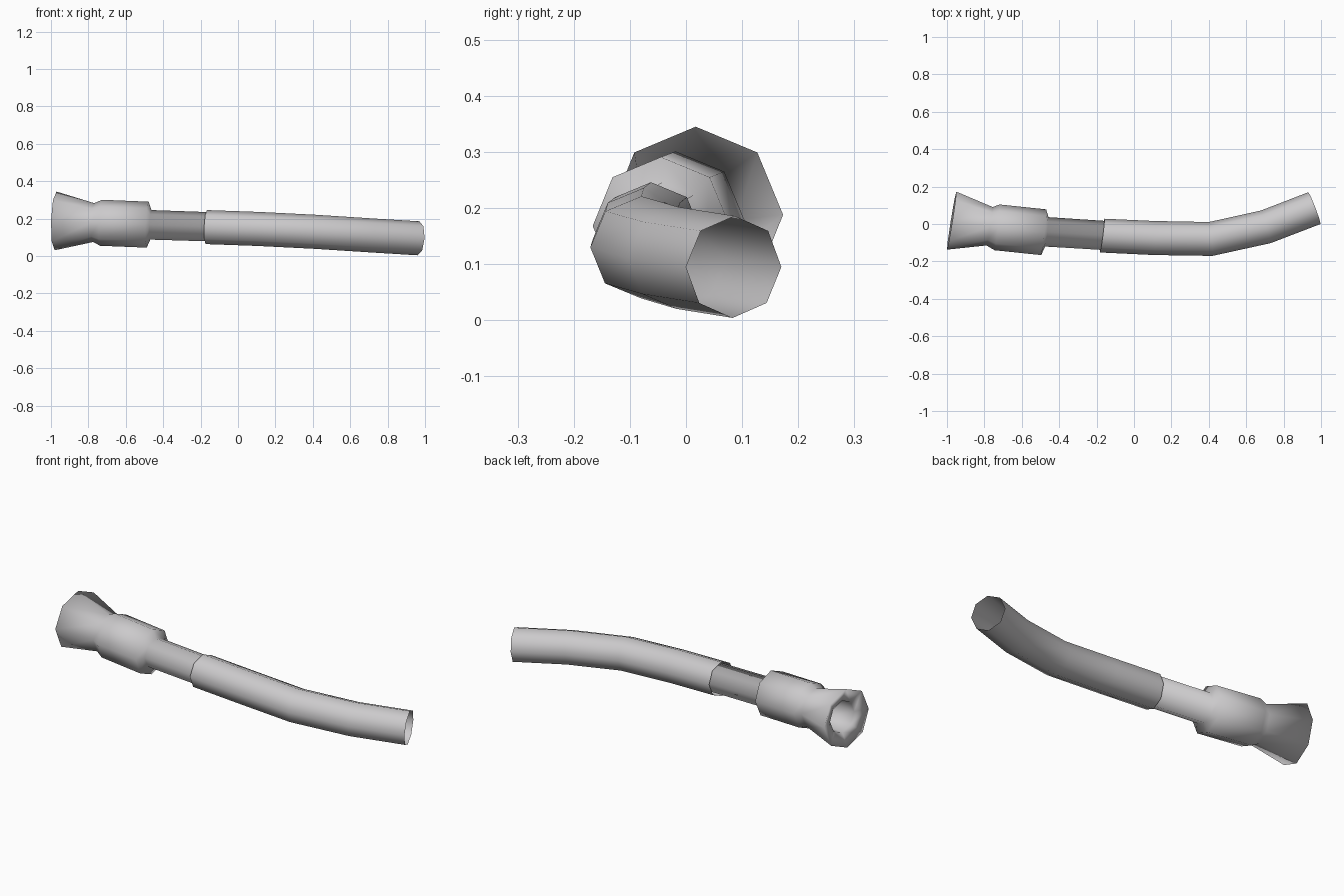
import bpy
import bmesh
import math
from mathutils import Vector

if "Cube" in bpy.data.objects:
    bpy.data.objects.remove(bpy.data.objects["Cube"], do_unlink=True)

SIDES = 8

# One light grey for every part
grey = bpy.data.materials.new("light_grey")
grey.use_nodes = True
COLOUR = (0.6, 0.59, 0.6, 1)
grey.diffuse_color = COLOUR
bsdf = grey.node_tree.nodes["Principled BSDF"]
bsdf.inputs["Base Color"].default_value = COLOUR
bsdf.inputs["Roughness"].default_value = 0.7


def tube(name, rings, cap_end=False):
    """Skin octagonal rings given as (centre, axis, radius); a corner points up."""
    bm = bmesh.new()
    loops = []
    for centre, axis, radius in rings:
        axis = Vector(axis).normalized()
        side = Vector((0, 0, 1)).cross(axis).normalized()
        up = axis.cross(side)
        loops.append([
            bm.verts.new(Vector(centre) + radius * (math.cos(a) * up + math.sin(a) * side))
            for a in (2 * math.pi * i / SIDES for i in range(SIDES))])
    for a, b in zip(loops, loops[1:]):
        for i in range(SIDES):
            j = (i + 1) % SIDES
            bm.faces.new((a[i], a[j], b[j], b[i]))
    if cap_end:
        bm.faces.new(loops[-1])
    for f in bm.faces:
        f.smooth = True
    mesh = bpy.data.meshes.new(name)
    bm.to_mesh(mesh)
    bm.free()
    mesh.materials.append(grey)
    obj = bpy.data.objects.new(name, mesh)
    bpy.context.collection.objects.link(obj)
    return obj


# Nozzle: recessed bore, flared mouth, waist, collar, step and narrow neck
bell_axis = (1, -0.16, -0.03)
body_axis = (1, -0.11, -0.04)
tube("nozzle", [
    ((-0.80, -0.010, 0.182), bell_axis, 0.080),
    ((-0.945, 0.013, 0.187), bell_axis, 0.085),
    ((-0.975, 0.018, 0.188), bell_axis, 0.157),
    ((-0.772, -0.012, 0.179), bell_axis, 0.104),
    ((-0.732, -0.018, 0.178), body_axis, 0.123),
    ((-0.483, -0.044, 0.168), body_axis, 0.123),
    ((-0.466, -0.042, 0.167), body_axis, 0.079),
    ((-0.13, -0.063, 0.156), body_axis, 0.078),
], cap_end=True)

# Closed bottom of the bore
tube("bore_floor", [
    ((-0.802, -0.010, 0.182), bell_axis, 0.081),
    ((-0.800, -0.010, 0.182), bell_axis, 0.080),
], cap_end=True)

# Bent open hose sleeved over the neck
path = [Vector(p) for p in (
    (-0.17, -0.062, 0.155), (0.11, -0.075, 0.145), (0.41, -0.080, 0.130),
    (0.705, -0.015, 0.111), (0.965, 0.085, 0.095))]
rings = []
for i, p in enumerate(path):
    before = (p - path[i - 1]).normalized() if i else Vector()
    after = (path[i + 1] - p).normalized() if i < len(path) - 1 else Vector()
    axis = before + after
    if i == 0:
        axis = Vector((1, -0.13, -0.04))
    rings.append((p, axis, 0.091))
tube("hose", rings)
